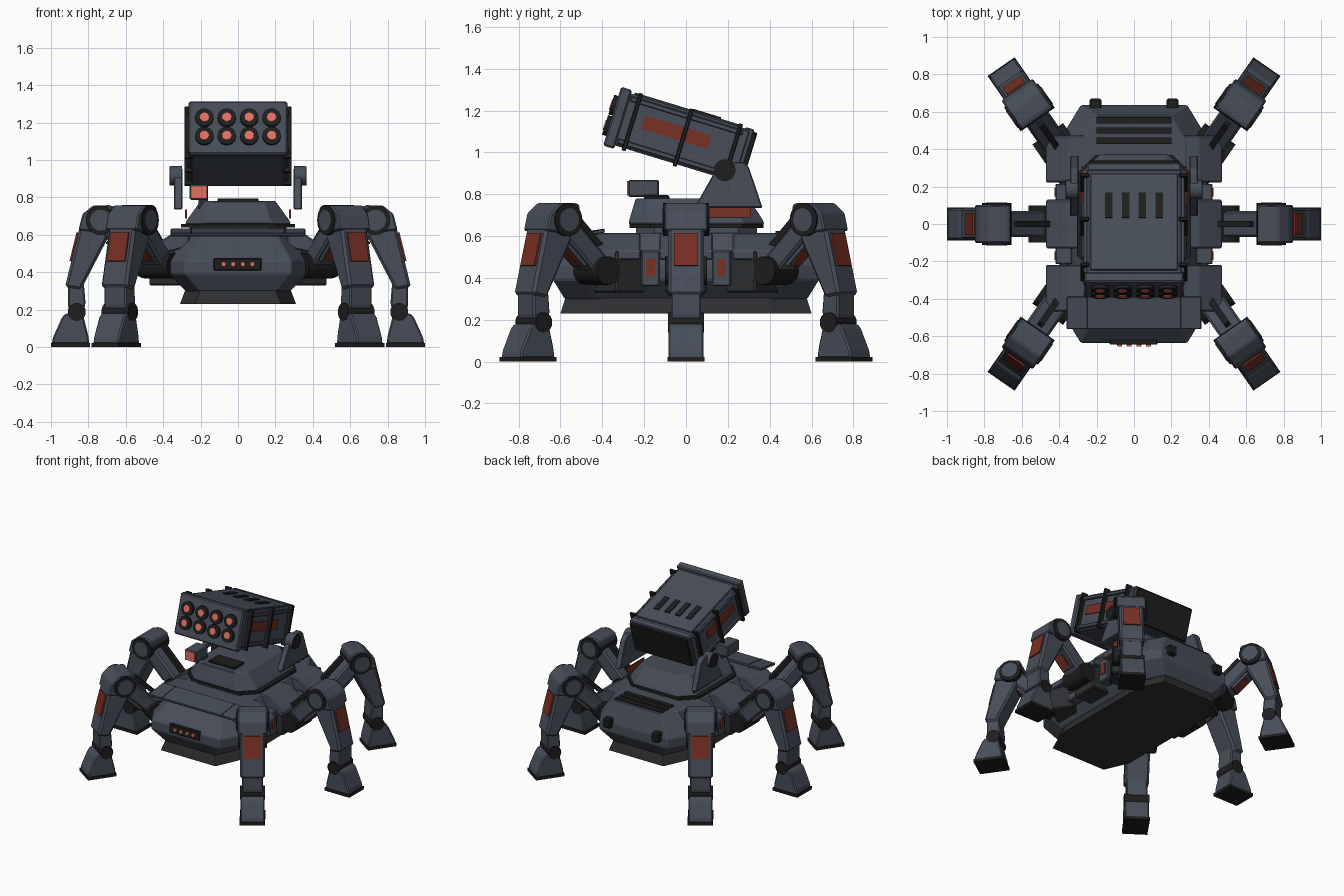
import bpy, bmesh, math
from mathutils import Matrix, Vector

if "Cube" in bpy.data.objects:
    bpy.data.objects.remove(bpy.data.objects["Cube"])

T = Matrix.Translation
I = Matrix.Identity(4)


def material(name, rgb):
    m = bpy.data.materials.new(name)
    m.diffuse_color = (*rgb, 1)
    m.use_nodes = True
    m.node_tree.nodes["Principled BSDF"].inputs["Base Color"].default_value = m.diffuse_color
    return m


ARMOR = material("slate_armor", (0.063, 0.075, 0.098))
METAL = material("gunmetal", (0.027, 0.028, 0.031))
BLACK = material("black_metal", (0.013, 0.013, 0.014))
RED = material("rust_red", (0.19, 0.029, 0.017))
GLOW = material("coral_light", (0.78, 0.16, 0.12))


def finish(name, bm, mat, M=I, bevel=0.0, smooth=False):
    bmesh.ops.recalc_face_normals(bm, faces=bm.faces)
    if bevel:
        bmesh.ops.bevel(bm, geom=bm.edges[:], offset=bevel, segments=1,
                        affect='EDGES', clamp_overlap=True)
    bm.transform(M)
    me = bpy.data.meshes.new(name)
    bm.to_mesh(me)
    bm.free()
    me.materials.append(mat)
    ob = bpy.data.objects.new(name, me)
    bpy.context.collection.objects.link(ob)
    if smooth:
        for p in me.polygons:
            p.use_smooth = len(p.vertices) == 4
    return ob


def box(name, lo, hi, mat, M=I, bevel=0.0):
    """Box between two corners."""
    lo, hi = Vector(lo), Vector(hi)
    bm = bmesh.new()
    bmesh.ops.create_cube(bm, size=1)
    size = [abs(c) for c in hi - lo]
    bm.transform(T((lo + hi) / 2) @ Matrix.Diagonal((*size, 1)))
    return finish(name, bm, mat, M, bevel)


def loft(name, rings, mat, M=I, bevel=0.0):
    """Skin a stack of equal-length point rings and cap the ends."""
    bm = bmesh.new()
    vs = [[bm.verts.new(p) for p in r] for r in rings]
    n = len(vs[0])
    for a, b in zip(vs, vs[1:]):
        for i in range(n):
            bm.faces.new((a[i], a[(i + 1) % n], b[(i + 1) % n], b[i]))
    bm.faces.new(vs[0][::-1])
    bm.faces.new(vs[-1])
    return finish(name, bm, mat, M, bevel)


def prism(name, pts, w, mat, M=I, bevel=0.0):
    """XZ profile extruded to total width w along Y."""
    return loft(name, [[(x, y, z) for x, z in pts] for y in (-w / 2, w / 2)], mat, M, bevel)


def cyl(name, r, depth, loc, axis, mat, M=I, seg=20, r2=None):
    bm = bmesh.new()
    bmesh.ops.create_cone(bm, cap_ends=True, segments=seg, radius1=r,
                          radius2=r if r2 is None else r2, depth=depth)
    bm.transform(T(loc) @ Vector(axis).to_track_quat('Z', 'Y').to_matrix().to_4x4())
    return finish(name, bm, mat, M, smooth=True)


def octagon(hx, y0, y1, cx, cy, z):
    return [(hx, y0 + cy, z), (hx, y1 - cy, z), (hx - cx, y1, z), (cx - hx, y1, z),
            (-hx, y1 - cy, z), (-hx, y0 + cy, z), (cx - hx, y0, z), (hx - cx, y0, z)]


# Hull and dark belly skirt
loft("hull", [octagon(.28, -.58, .58, .07, .14, .30), octagon(.37, -.635, .635, .085, .14, .39),
              octagon(.37, -.635, .635, .085, .14, .46), octagon(.28, -.48, .58, .08, .14, .615)],
     ARMOR, bevel=.006)
loft("belly_skirt", [octagon(.31, -.60, .60, .08, .18, .23), octagon(.28, -.575, .575, .08, .18, .31)], METAL)
DECK = T((0, -.475, .612)) @ Matrix.Rotation(math.radians(8), 4, 'X')
box("front_deck_plate", (-.36, -.087, -.009), (.36, .087, .009), ARMOR, DECK, .004)
for s in (-1, 1):
    box("deck_plate_seam", (s * .25 - .003, -.087, .006), (s * .25 + .003, .087, .011), BLACK, DECK)
    box("rear_lamp_block", (s * .205 - .032, .61, .43), (s * .205 + .032, .67, .50), BLACK, bevel=.008)

# Front light bar
box("light_bar", (-.13, -.645, .41), (.125, -.60, .475), BLACK, bevel=.004)
for x in (-.077, -.026, .026, .077):
    cyl("front_light", .014, .014, (x, -.649, .443), (0, -1, 0), GLOW, seg=10, r2=.013)

# Rear deck vents
for y in (.445, .50, .555):
    box("rear_vent", (-.2, y - .017, .60), (.2, y + .017, .624), BLACK)

# Turret
loft("turret_neck", [octagon(.26, -.24, .34, .09, .09, z) for z in (.60, .64)], ARMOR)
loft("turret_ring", [octagon(.305, -.27, .37, .10, .10, z) for z in (.638, .657)], BLACK)
loft("turret", [octagon(.283, -.275, .375, .10, .10, .657), octagon(.272, -.27, .365, .10, .10, .68),
                octagon(.20, -.24, .30, .06, .06, .78)], ARMOR, bevel=.005)
box("turret_hatch", (-.11, -.20, .77), (.11, -.08, .795), BLACK, bevel=.005)
box("sensor_post", (-.21, -.2, .74), (-.16, -.13, .80), METAL)
box("sensor_box", (-.258, -.275, .787), (-.16, -.13, .868), ARMOR, bevel=.006)
box("sensor_lens", (-.25, -.281, .793), (-.168, -.272, .862), GLOW)

# Launcher brackets
YZ = Matrix.Rotation(math.pi / 2, 4, 'Z')
for s in (-1, 1):
    prism("launcher_bracket", [(.04, .735), (.366, .735), (.30, .93), (.275, .955), (.175, .955), (.15, .93)],
          .045, ARMOR, T((s * .32, 0, 0)) @ YZ, .005)
    box("turret_red_stripe", (s * .274, .11, .688), (s * .283, .31, .735), RED)
    cyl("launcher_pivot", .052, .062, (s * .331, .185, .915), (1, 0, 0), ARMOR)
    cyl("launcher_pivot_cap", .051, .006, (s * .364, .185, .915), (1, 0, 0), BLACK)

# Launcher pod, tilted upward to the front
L = T((0, -.353, 1.173)) @ Matrix.Rotation(math.radians(-17), 4, 'X')
box("launcher_body", (-.255, .01, -.13), (.255, .655, .13), ARMOR, L, .01)
box("launcher_front_frame", (-.265, 0, -.147), (.265, .055, .147), ARMOR, L, .008)
box("launcher_rear_frame", (-.25, .625, -.122), (.25, .67, .137), ARMOR, L, .006)
box("launcher_rear_cover", (-.24, .66, -.112), (.24, .688, .126), BLACK, L, .004)
box("launcher_top_plate", (-.235, .07, .12), (.235, .61, .14), ARMOR, L, .004)
for x in (-.135, -.045, .045, .135):
    box("launcher_top_slot", (x - .02, .36, .13), (x + .02, .50, .147), BLACK, L)
for s in (-1, 1):
    for y in (.10, .355, .60):
        box("launcher_strap", (s * .24, y - .01, -.142), (s * .286, y + .01, .145), BLACK, L, .003)
    box("launcher_side_stripe", (s * .25, .15, -.017), (s * .262, .48, .05), RED, L)
    for z in (-.105, .105):
        box("launcher_side_rail", (s * .25, .06, z - .012), (s * .27, .62, z + .012), ARMOR, L, .004)
for z in (-.05, .052):
    for x in (-.18, -.06, .06, .18):
        cyl("launch_tube", .049, .04, (x, 0, z), (0, -1, 0), BLACK, L)
        cyl("rocket_tip", .025, .008, (x, -.02, z), (0, -1, 0), GLOW, L, 12)

# Hip armour and side modules
for s in (-1, 1):
    S = Matrix.Rotation(0 if s > 0 else math.pi, 4, 'Z')
    for y, w in ((-.343, .25), (0, .26), (.347, .25)):
        prism("hip_armor", [(.26, .535), (.47, .485), (.47, .53), (.35, .608), (.26, .612)],
              w, ARMOR, T((0, y, 0)) @ S, .007)
    for y in (-.17, .17):
        box("side_module", (s * .33, y - .045, .36), (s * .42, y + .045, .53), ARMOR, bevel=.006)
        box("side_module_panel", (s * .41, y - .022, .41), (s * .426, y + .022, .49), RED)


def beam(name, a, b, w, h, mat, M, off=0.0, bevel=0.0):
    """Bar of width w and depth h between two XZ points, shifted to its underside by off."""
    a, b = Vector(a), Vector(b)
    d = (b - a).normalized()
    n = Vector((d.y, -d.x))
    p = [a + n * (off - h / 2), b + n * (off - h / 2), b + n * (off + h / 2), a + n * (off + h / 2)]
    prism(name, [tuple(q) for q in p], w, mat, M, bevel)


def leg(M):
    # Hip
    box("hip_block", (.28, -.10, .33), (.45, .10, .53), METAL, M, .008)
    cyl("hip_joint", .068, .20, (.495, 0, .435), (0, 1, 0), BLACK, M)
    # Thigh
    beam("thigh", (.49, .44), (.735, .68), .14, .10, ARMOR, M, 0, .012)
    beam("thigh_under_plate", (.55, .50), (.66, .607), .10, .025, ARMOR, M, .058, .004)
    beam("thigh_red_panel", (.565, .5145), (.635, .583), .075, .008, RED, M, .073)
    beam("thigh_piston", (.47, .46), (.67, .656), .034, .03, BLACK, M, -.058)
    # Knee
    cyl("knee_drum", .079, .222, (.735, 0, .678), (0, 1, 0), BLACK, M, 24)
    cyl("knee_cap", .056, .23, (.735, 0, .678), (0, 1, 0), ARMOR, M, 24)
    prism("knee_cowl", [(.66, .745), (.68, .758), (.775, .757), (.832, .71), (.853, .625), (.72, .61), (.66, .66)],
          .205, ARMOR, M, .008)
    # Shin
    prism("shin", [(.695, .585), (.72, .70), (.835, .69), (.925, .32), (.84, .305)], .17, ARMOR, M, .014)
    prism("shin_red_panel", [(.845, .61), (.863, .614), (.901, .46), (.88, .455)], .115, RED, M)
    prism("lower_shin", [(.825, .35), (.91, .34), (.91, .22), (.89, .17), (.83, .17), (.815, .235)],
          .145, ARMOR, M, .008)
    # Ankle and foot
    cyl("ankle_joint", .048, .172, (.862, 0, .187), (0, 1, 0), BLACK, M)
    prism("foot", [(.795, .015), (.995, .015), (.99, .05), (.94, .16), (.92, .18), (.83, .18), (.80, .06)],
          .168, ARMOR, M, .008)
    box("foot_sole", (.79, -.088, 0), (1.0, .088, .022), BLACK, M)


# Six legs: two straight out, four on the diagonals
A = math.radians(55.2)
leg(I)
leg(Matrix.Rotation(math.pi, 4, 'Z'))
for sx in (-1, 1):
    for sy in (-1, 1):
        ang = math.atan2(sy * math.sin(A), sx * math.cos(A))
        leg(T((sx * .14, sy * .02, 0)) @ Matrix.Rotation(ang, 4, 'Z'))
